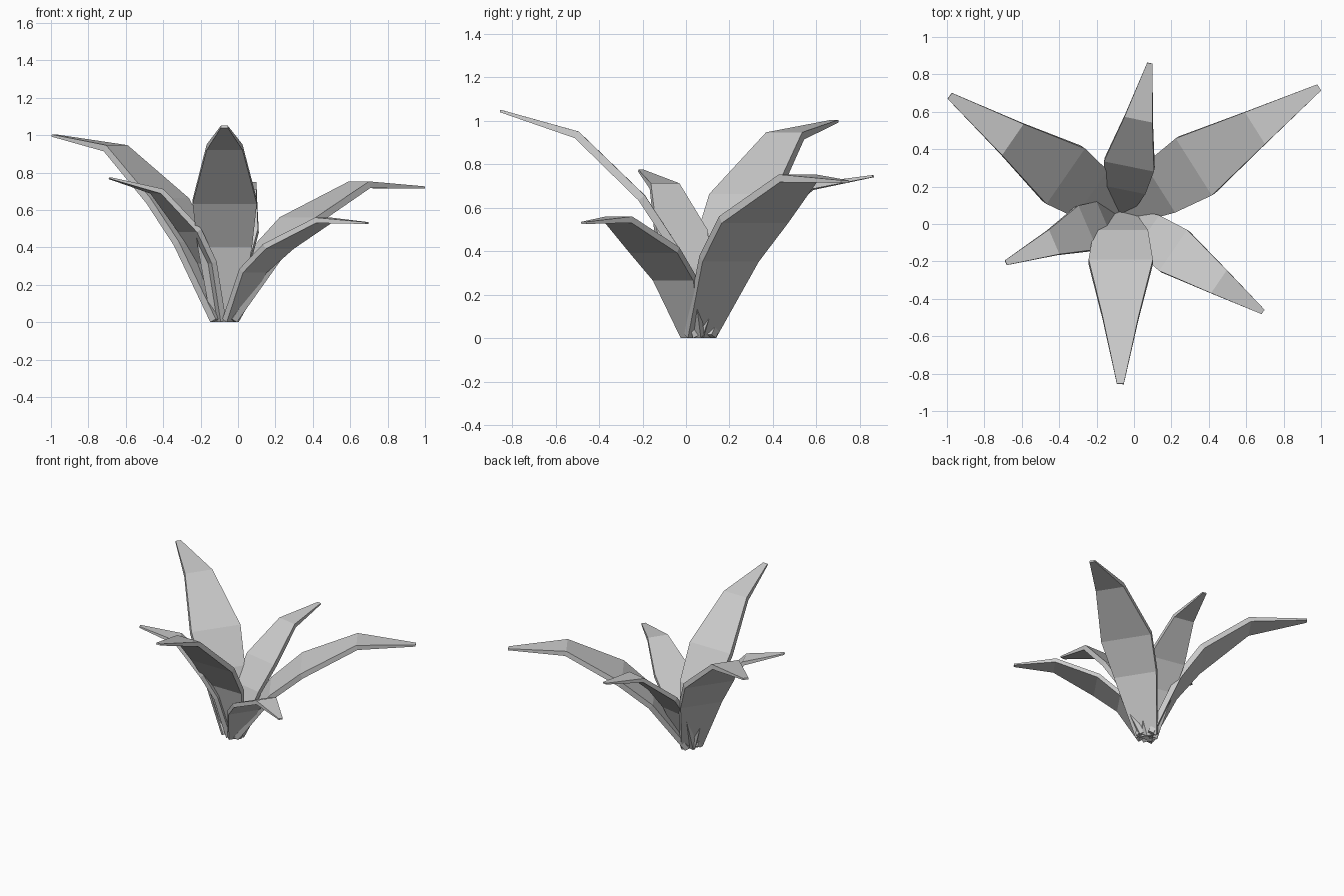
import bpy
import bmesh
from mathutils import Vector

if "Cube" in bpy.data.objects:
    bpy.data.objects.remove(bpy.data.objects["Cube"])

# Shared leaf proportions: half width and half thickness at each cross-section
HALF_WIDTHS = (0.075, 0.150, 0.177, 0.099, 0.019)
HALF_THICK = (0.019, 0.019, 0.019, 0.018, 0.006)


def make_leaf(name, base, tip, size, fractions, heights):
    """Flat-faced blade bending outward from base to tip, with tapered thickness."""
    base, tip = Vector((*base, 0)), Vector((*tip, 0))
    run = tip - base
    out = run.normalized()
    side = Vector((-out.y, out.x, 0))
    spine = [base + run * f + Vector((0, 0, z))
             for f, z in zip((0, *fractions, 1), heights)]
    bm = bmesh.new()
    rings = []
    for i, p in enumerate(spine):
        # average the directions of the neighbouring segments
        t = Vector()
        if i > 0:
            t += (p - spine[i - 1]).normalized()
        if i < len(spine) - 1:
            t += (spine[i + 1] - p).normalized()
        up = t.normalized().cross(side)
        if up.z < 0:
            up = -up
        w = side * HALF_WIDTHS[i] * size
        h = up * HALF_THICK[i] * (0.3 + 0.7 * size)
        ring = []
        for co in (p - w - h, p + w - h, p + w + h, p - w + h):
            co.z = max(co.z, 0) if i else 0.005 + (0.012 if co.z > p.z else -0.005)
            ring.append(bm.verts.new(co))
        rings.append(ring)
    for a, b in zip(rings, rings[1:]):
        for k in range(4):
            n = (k + 1) % 4
            bm.faces.new((a[k], a[n], b[n], b[k]))
    bm.faces.new(rings[0][::-1])
    bm.faces.new(rings[-1])
    bmesh.ops.recalc_face_normals(bm, faces=bm.faces)
    mesh = bpy.data.meshes.new(name)
    bm.to_mesh(mesh)
    bm.free()
    obj = bpy.data.objects.new(name, mesh)
    bpy.context.collection.objects.link(obj)


# Three large leaves
make_leaf("front_leaf", (-0.07, 0.05), (-0.073, -0.855), 0.97,
          (0.11, 0.28, 0.61), (0.01, 0.41, 0.645, 0.935, 1.045))
make_leaf("back_right_leaf", (-0.06, 0.065), (0.99, 0.73), 1.02,
          (0.20, 0.37, 0.676), (0.01, 0.365, 0.545, 0.735, 0.72))
make_leaf("back_left_leaf", (-0.09, 0.065), (-0.985, 0.685), 1.02,
          (0.17, 0.32, 0.63), (0.01, 0.42, 0.65, 0.93, 0.998))

# Three small leaves
make_leaf("front_right_leaf", (-0.04, 0.03), (0.69, -0.47), 0.75,
          (0.165, 0.35, 0.68), (0.01, 0.275, 0.405, 0.545, 0.53))
make_leaf("left_leaf", (-0.10, 0.045), (-0.685, -0.207), 0.72,
          (0.12, 0.27, 0.57), (0.01, 0.32, 0.49, 0.70, 0.77))
make_leaf("back_leaf", (-0.075, 0.07), (0.085, 0.86), 0.77,
          (0.16, 0.315, 0.625), (0.01, 0.32, 0.49, 0.695, 0.745))
